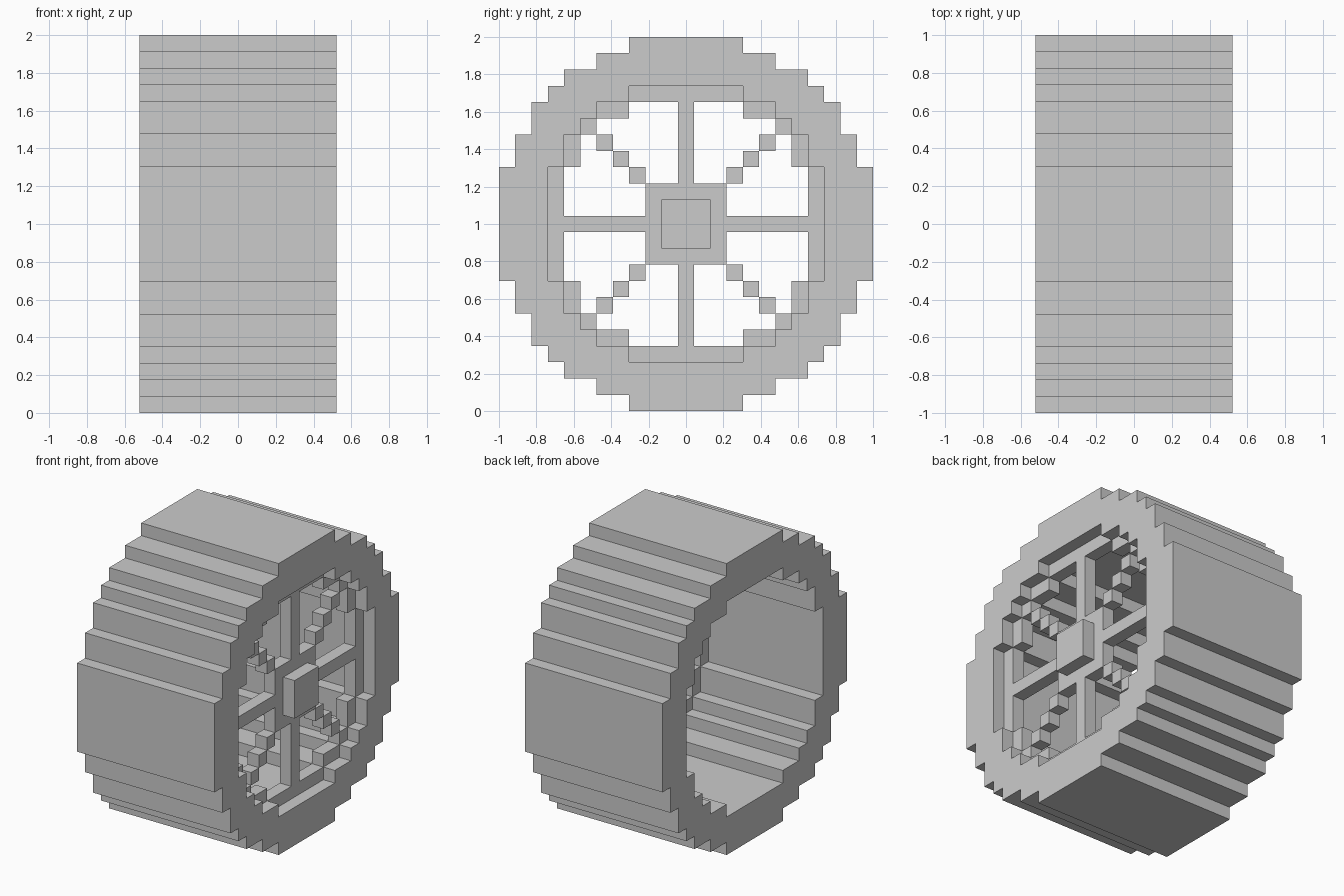
import bpy, bmesh
from mathutils import Matrix, Vector
from math import radians

if "Cube" in bpy.data.objects:
    bpy.data.objects.remove(bpy.data.objects["Cube"])

U = 2 / 23                      # one block; the wheel is 23 blocks across
CENTRE = Vector((0, 0, 1))
# local X,Y,Z -> world Y,Z,X
TURN = Matrix(((0, 0, 1, 0), (1, 0, 0, 0), (0, 1, 0, 0), (0, 0, 0, 1)))


def stepped_loop(corners):
    """Stepped outline from the outer corners of its first quadrant."""
    quarter = []
    for i, (a, b) in enumerate(corners):
        if i:
            quarter.append((a, corners[i - 1][1]))
        quarter.append((a, b))
    loop = []
    for _ in range(4):
        loop += quarter
        quarter = [(-b, a) for a, b in quarter]
    return loop


def add_object(name, mesh):
    obj = bpy.data.objects.new(name, mesh)
    obj.location = CENTRE
    bpy.context.collection.objects.link(obj)
    return obj


def add_tyre(name, loops, half_width):
    curve = bpy.data.curves.new(name, 'CURVE')
    curve.dimensions = '2D'
    curve.fill_mode = 'BOTH'
    curve.extrude = half_width * U
    for loop in loops:
        spline = curve.splines.new('POLY')
        spline.points.add(len(loop) - 1)
        for p, (a, b) in zip(spline.points, loop):
            p.co = (a * U, b * U, 0, 1)
        spline.use_cyclic_u = True
        spline.use_smooth = False
    temp = bpy.data.objects.new(name + "_outline", curve)
    bpy.context.collection.objects.link(temp)
    deps = bpy.context.evaluated_depsgraph_get()
    mesh = bpy.data.meshes.new_from_object(temp.evaluated_get(deps))
    bpy.data.objects.remove(temp)
    mesh.transform(TURN)
    return add_object(name, mesh)


def add_blocks(name, boxes, turns=4):
    """Boxes (x0, x1, y0, y1, z0, z1) in blocks, repeated around the axle."""
    bm = bmesh.new()
    for k in range(turns):
        rot = Matrix.Rotation(radians(90 * k), 4, 'X')
        for x0, x1, y0, y1, z0, z1 in boxes:
            mid = Vector((x0 + x1, y0 + y1, z0 + z1)) * U / 2
            size = Matrix.Diagonal(((x1 - x0) * U, (y1 - y0) * U, (z1 - z0) * U, 1))
            bmesh.ops.create_cube(bm, size=1, matrix=rot @ Matrix.Translation(mid) @ size)
    mesh = bpy.data.meshes.new(name)
    bm.to_mesh(mesh)
    bm.free()
    return add_object(name, mesh)


# Tyre: stepped ring, hollow through its full width
outer = stepped_loop([(11.5, 3.5), (10.5, 5.5), (9.5, 7.5), (8.5, 8.5),
                      (7.5, 9.5), (5.5, 10.5), (3.5, 11.5)])
inner = stepped_loop([(8.5, 3.5), (7.5, 5.5), (6.5, 6.5), (5.5, 7.5), (3.5, 8.5)])
add_tyre("tyre", [outer, inner], 6)

# Rim lip: one-block ring lining the hole, set one block in
add_blocks("rim_lip", [(4, 5, -3.5, 3.5, 7.5, 8.5),
                       (4, 5, 3.5, 5.5, 6.5, 7.5),
                       (4, 5, -5.5, -3.5, 6.5, 7.5),
                       (4, 5, 5.5, 6.5, 5.5, 6.5)])

# Straight spokes and stair-stepped diagonal spokes
add_blocks("straight_spokes", [(4, 5, -0.5, 0.5, 2.5, 7.5)])
add_blocks("diagonal_spokes", [(4, 5, a, a + 1, a, a + 1) for a in (2.5, 3.5, 4.5)])

# Hub plate and raised cap
add_blocks("hub_plate", [(4, 5, -2.5, 2.5, -2.5, 2.5)], turns=1)
add_blocks("hub_cap", [(5, 6, -1.5, 1.5, -1.5, 1.5)], turns=1)
